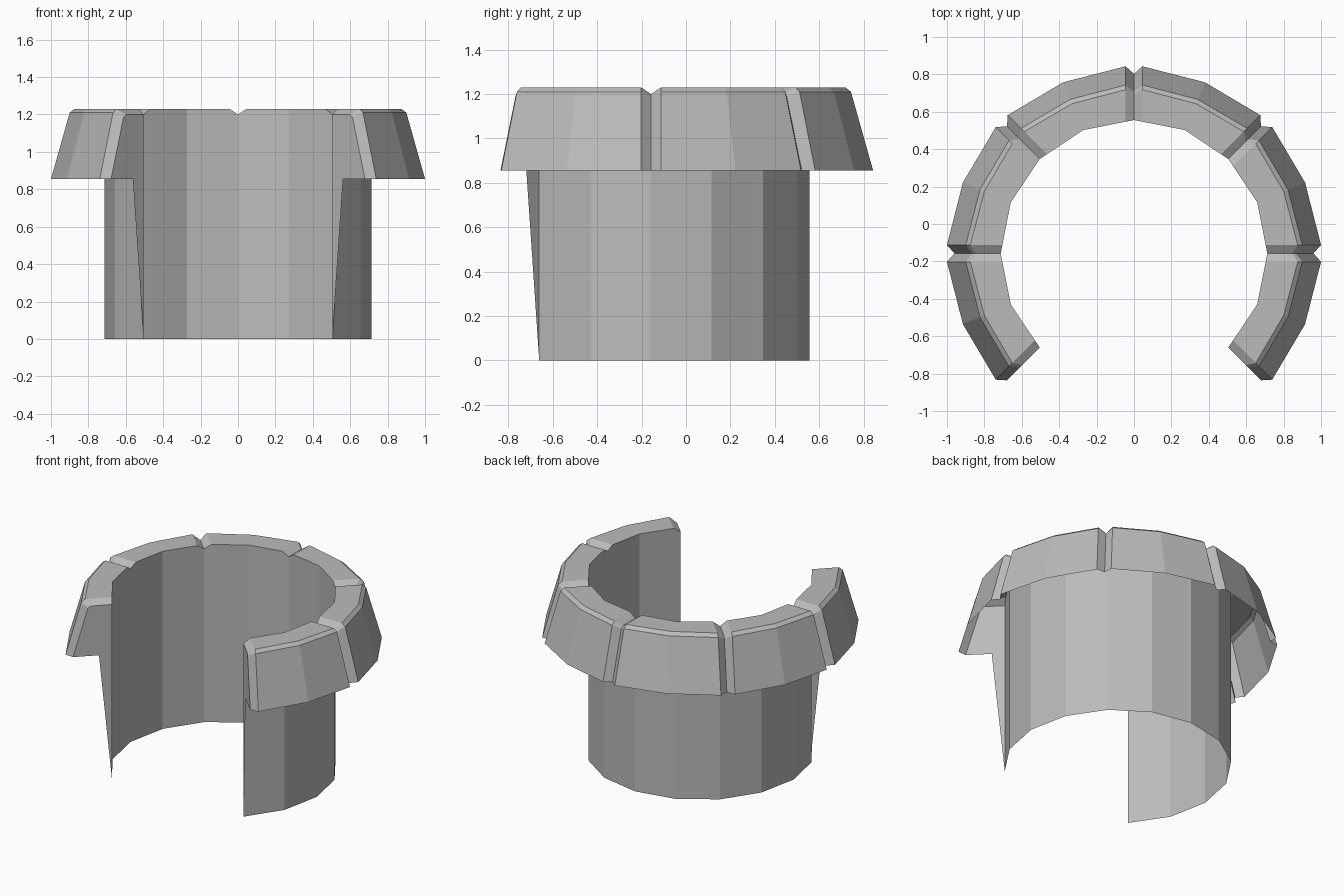
import bpy
import bmesh
from math import radians
from mathutils import Matrix, Vector

cube = bpy.data.objects.get("Cube")
if cube:
    bpy.data.objects.remove(cube)

CENTRE_Y = -0.157
SEGMENTS = 6
STEP = 45
R_IN = 0.713
HALF_GAP = 0.045
SKIRT_Z = 0.855

grey = bpy.data.materials.new("plain_grey")
grey.use_nodes = True
colour = (0.5, 0.5, 0.5, 1)
grey.diffuse_color = colour
grey.node_tree.nodes["Principled BSDF"].inputs["Base Color"].default_value = colour

# Radius and height from the inner rim, over the bevel, down to the skirt edge
block_profile = [(R_IN, 1.23), (0.875, 1.23), (0.9, 1.21), (1.0, SKIRT_Z)]
groove_profile = [(R_IN, 1.2), (0.845, 1.2), (0.865, 1.187), (0.96, SKIRT_Z)]


def turned(point, angle):
    p = Matrix.Rotation(radians(angle), 3, "Z") @ Vector(point)
    return p + Vector((0, CENTRE_Y, 0))


def groove_column(angle):
    return [turned((r, 0, z), angle) for r, z in groove_profile]


def edge_column(angle, side):
    # the inner rim stays on the flat facet beside the groove
    pull = [0.2 * HALF_GAP, 0, 0, 0]
    return [turned((r - d, side * HALF_GAP, z), angle)
            for (r, z), d in zip(block_profile, pull)]


def middle_column(angle):
    scale = [1, 0.99, 0.99, 0.99]
    return [turned((r * s, 0, z), angle)
            for (r, z), s in zip(block_profile, scale)]


def build(name, faces):
    bm = bmesh.new()
    for face in faces:
        bm.faces.new([bm.verts.new(p) for p in face])
    bmesh.ops.remove_doubles(bm, verts=bm.verts, dist=0.0005)
    mesh = bpy.data.meshes.new(name)
    bm.to_mesh(mesh)
    bm.free()
    mesh.materials.append(grey)
    obj = bpy.data.objects.new(name, mesh)
    bpy.context.collection.objects.link(obj)


# Cross-section columns around the open ring
start = -STEP
columns = [groove_column(start)]
for i in range(SEGMENTS):
    a = start + i * STEP
    columns += [edge_column(a, 1), middle_column(a + STEP / 2),
                edge_column(a + STEP, -1), groove_column(a + STEP)]
pairs = list(zip(columns, columns[1:]))

# Bevelled rim blocks with V grooves between them, open underneath
build("grooved_rim", [(a[k], a[k + 1], b[k + 1], b[k])
                      for a, b in pairs for k in range(len(block_profile) - 1)])


# Thin inner sleeve from the rim to the ground
def foot(p):
    return Vector((p.x, p.y, 0))


build("inner_sleeve", [(foot(a[0]), a[0], b[0], foot(b[0])) for a, b in pairs])

# Flat tapering plates closing the two ends of the ring
for name, angle in (("left_end_plate", start),
                    ("right_end_plate", start + SEGMENTS * STEP)):
    outline = [turned((R_IN, 0, 0), angle), turned((0.795, 0, SKIRT_Z), angle)]
    outline += reversed(groove_column(angle))
    if angle != start:
        outline.reverse()
    build(name, [outline])
